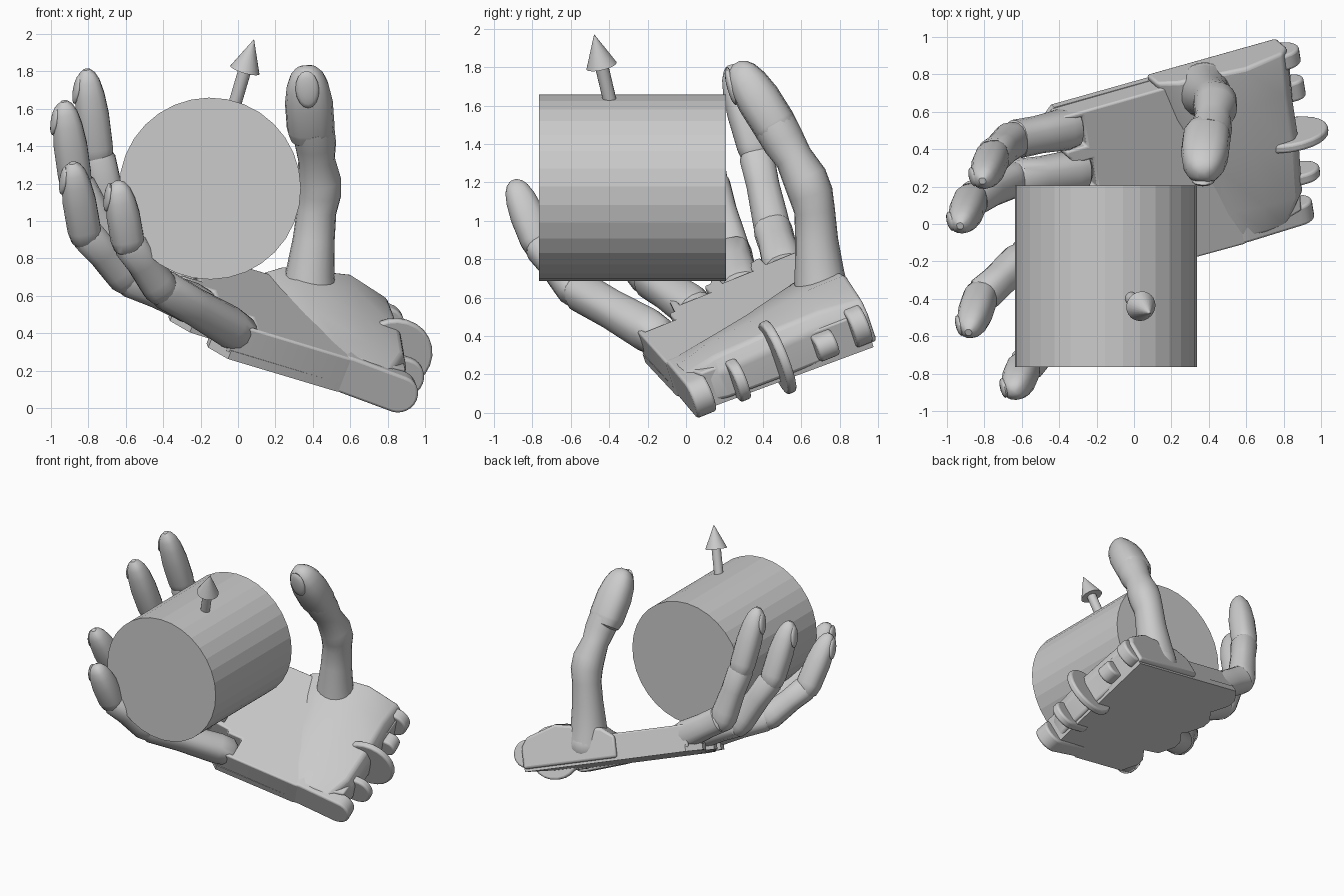
import bpy, bmesh, math
from mathutils import Vector as V

if "Cube" in bpy.data.objects:
    bpy.data.objects.remove(bpy.data.objects["Cube"])

# Hand frame: D = towards fingertips, L = across towards the thumb, N = out of the palm
P0 = V((0.52, -0.05, 0.09))
D = V((-0.925, -0.26, 0.277)).normalized()
L = V((-0.15, 0.92, 0.37)).normalized()
N = L.cross(D).normalized()

def W(u, v, h):
    return P0 + D * u + L * v + N * h

def finish(name, bm, bevel=0.0, angle=35):
    bmesh.ops.recalc_face_normals(bm, faces=bm.faces)
    me = bpy.data.meshes.new(name)
    bm.to_mesh(me)
    bm.free()
    ob = bpy.data.objects.new(name, me)
    bpy.context.collection.objects.link(ob)
    bpy.ops.object.select_all(action='DESELECT')
    ob.select_set(True)
    bpy.context.view_layer.objects.active = ob
    if bevel:
        m = ob.modifiers.new("bevel", 'BEVEL')
        m.width, m.segments = bevel, 3
        m.limit_method = 'ANGLE'
    bpy.ops.object.shade_smooth_by_angle(angle=math.radians(angle))
    return ob

def loft(name, rings, bevel=0.0, angle=35):
    bm = bmesh.new()
    rs = [[bm.verts.new(p) for p in r] for r in rings]
    n = len(rs[0])
    for a, b in zip(rs, rs[1:]):
        for i in range(n):
            j = (i + 1) % n
            bm.faces.new((a[i], a[j], b[j], b[i]))
    bm.faces.new(rs[0])
    bm.faces.new(rs[-1])
    return finish(name, bm, bevel, angle)

def ring(c, t, side, a, b, n=16, power=0.8):
    s = (side - t * side.dot(t)).normalized()
    up = t.cross(s)
    f = lambda x: math.copysign(abs(x) ** power, x)
    return [c + s * a * f(math.cos(2 * math.pi * i / n)) + up * b * f(math.sin(2 * math.pi * i / n))
            for i in range(n)]

def limb(name, a, b, r, sections, side=L, flat=1.0):
    """Straight segment from a to b; sections are (position along it, radius factor)."""
    t = (b - a).normalized()
    return loft(name, [ring(a.lerp(b, s), t, side, r * k, r * k * flat) for s, k in sections])

def slab(name, outline, h0, h1, bevel=0.0):
    return loft(name, [[W(u, v, h) for u, v in outline] for h in (h0, h1)], bevel)

def rod(name, a, b, r0, r1, n):
    t = (b - a).normalized()
    return loft(name, [ring(p, t, V((1, 0, 0.01)), r, r, n, 1.0) for p, r in ((a, r0), (b, r1))], 0, 8 if r0 > 0.3 else 35)

def blob(name, c, axes, radii, n=16):
    bm = bmesh.new()
    bmesh.ops.create_uvsphere(bm, u_segments=n, v_segments=n // 2, radius=1)
    for p in bm.verts:
        p.co = c + sum((ax * r * x for ax, r, x in zip(axes, radii, p.co)), V())
    return finish(name, bm, 0, 60)

# Held cylinder and the direction arrow
rod("cylinder", V((-0.15, -0.765, 1.173)), V((-0.15, 0.207, 1.173)), 0.486, 0.486, 32)
core, tip = V((-0.15, -0.29, 1.175)), V((0.085, -0.478, 1.97))
neck = core.lerp(tip, 0.795)
rod("arrow_shaft", core, neck, 0.035, 0.035, 16)
rod("arrow_head", neck, tip, 0.081, 0.001, 24)

# Palm with a notch for every finger
vk = [0.12, 0.37, 0.63, 0.88]
uk = [0.62, 0.80, 0.86, 0.88]
palm = [(-0.35, 0.1), (0, 0)]
plate = list(palm)
for u, v in zip(uk, vk):
    palm += [(u + 0.02, v - 0.115), (u + 0.02, v - 0.085), (u - 0.10, v - 0.085),
             (u - 0.10, v + 0.085), (u + 0.02, v + 0.085), (u + 0.02, v + 0.115)]
    plate += [(u, v - 0.12), (u + 0.10, v - 0.03), (u + 0.10, v + 0.03), (u, v + 0.12)]
palm += [(-0.42, 1.0)]
plate += [(-0.42, 1.0)]
slab("palm", palm, 0.03, 0.20, 0.012)
slab("palm_back", plate, 0.0, 0.05)

# Raised heel of the palm
heel = [(0.03, 0.10, 0.18, 0.20, 0.20, -0.30), (0.20, 0.17, 0.25, 0.25, 0.21, -0.38),
        (0.50, 0.19, 0.27, 0.28, 0.23, -0.40), (0.80, 0.20, 0.27, 0.32, 0.27, -0.40),
        (1.03, 0.18, 0.25, 0.32, 0.25, -0.42)]
rings = []
for v, h0, h1, h2, h3, ub in heel:
    s = v * 0.25
    rings.append([W(*p) for p in ((ub, v, 0.02), (ub, v, h0), (ub + 0.05, v, h1), (-0.13, v, h2),
                                  (-0.02 + s, v, h3), (0.08 + s, v, 0.18), (0.08 + s, v, 0.02))])
loft("palm_heel", rings, 0.02, 40)

# Rounded hinge plates along the wrist
def hinge(name, v, u0, u1, h0, h1, r, w, n=12):
    pts = []
    for u, h, start in ((u0, h0, -90), (u1, h1, 90)):
        for i in range(n + 1):
            a = math.radians(start + 180 * i / n)
            pts.append((u + r * math.cos(a), h + r * math.sin(a)))
    loft(name, [[W(u, v + s * w / 2, h) for u, h in pts] for s in (-1, 1)], 0.015)

for i, args in enumerate([(0.06, -0.03, -0.34, 0.10, 0.08, 0.105, 0.11),
                          (0.27, -0.25, -0.40, 0.10, 0.10, 0.11, 0.06),
                          (0.51, -0.37, -0.38, 0.13, 0.13, 0.20, 0.05),
                          (0.76, -0.25, -0.43, 0.11, 0.11, 0.07, 0.11),
                          (0.96, -0.20, -0.39, 0.13, 0.13, 0.105, 0.09)]):
    hinge("wrist_hinge_%d" % i, *args)

# Fingers: knuckle comes from the palm, then middle joint, end joint, tip
joints = {
    "little": ((-0.42, -0.58, 0.65), (-0.59, -0.77, 0.89), (-0.645, -0.90, 1.21)),
    "ring": ((-0.61, -0.20, 0.71), (-0.82, -0.39, 0.94), (-0.885, -0.58, 1.31)),
    "middle": ((-0.65, 0.24, 0.84), (-0.87, 0.13, 1.22), (-0.93, -0.01, 1.64)),
    "index": ((-0.65, 0.45, 0.96), (-0.755, 0.36, 1.37), (-0.81, 0.23, 1.81))}
PROX = [(0, 0.6), (0.06, 0.95), (0.2, 1.05), (0.6, 0.95), (0.93, 0.98), (1.06, 0.6)]
MID = [(-0.22, 0.5), (-0.14, 0.85), (0.0, 1.0), (0.15, 0.98), (0.55, 0.9), (0.9, 0.95), (1.05, 0.65)]
END = [(-0.18, 0.55), (-0.1, 0.88), (0.02, 0.98), (0.06, 1.0), (0.45, 1.0), (0.7, 0.88),
       (0.86, 0.7), (0.95, 0.48), (1.0, 0.2)]

def nail(name, a, b, side, r, sign):
    t = (b - a).normalized()
    s = (side - t * side.dot(t)).normalized()
    out = t.cross(s) * sign
    blob(name, a.lerp(b, 0.78) + out * r * 0.72, (s, (t - out * 0.3).normalized(), out),
         (r * 0.55, r * 0.9, r * 0.22))

for (name, pts), u, v in zip(joints.items(), uk, vk):
    k1, k2, k3 = [V(p) for p in pts]
    limb(name + "_lower", W(u - 0.09, v, 0.11), k1, 0.103, PROX)
    limb(name + "_middle", k1, k2, 0.096, MID)
    limb(name + "_end", k2, k3, 0.09, END)
    back = 1 if (k3 - k2).cross(L).dot(N) < 0 else -1
    nail(name + "_nail", k2, k3, L, 0.09, back)

# Thumb
X = V((1, 0, 0))
blob("thumb_ball", V((0.38, 0.71, 0.58)), (X, V((0, 1, 0)), V((0, 0, 1))), (0.155, 0.155, 0.15), 24)
path = [((0.38, 0.71, 0.60), 0.148), ((0.385, 0.695, 0.72), 0.13), ((0.405, 0.68, 0.90), 0.112),
        ((0.42, 0.67, 1.05), 0.106), ((0.435, 0.65, 1.14), 0.116), ((0.435, 0.62, 1.22), 0.116),
        ((0.42, 0.56, 1.33), 0.098), ((0.415, 0.51, 1.41), 0.11), ((0.40, 0.46, 1.50), 0.115)]
pts = [V(p) for p, r in path]
rings = []
for i, (p, r) in enumerate(path):
    t = (pts[min(i + 1, len(pts) - 1)] - pts[max(i - 1, 0)]).normalized()
    rings.append(ring(pts[i], t, X, r, r, 20, 0.95))
loft("thumb_lower", rings, 0, 50)
a, b = V((0.39, 0.47, 1.485)), V((0.365, 0.26, 1.82))
limb("thumb_end", a, b, 0.128, END, X, 0.9)
nail("thumb_nail", a, b, X, 0.115, 1 if (b - a).cross(X).y < 0 else -1)
